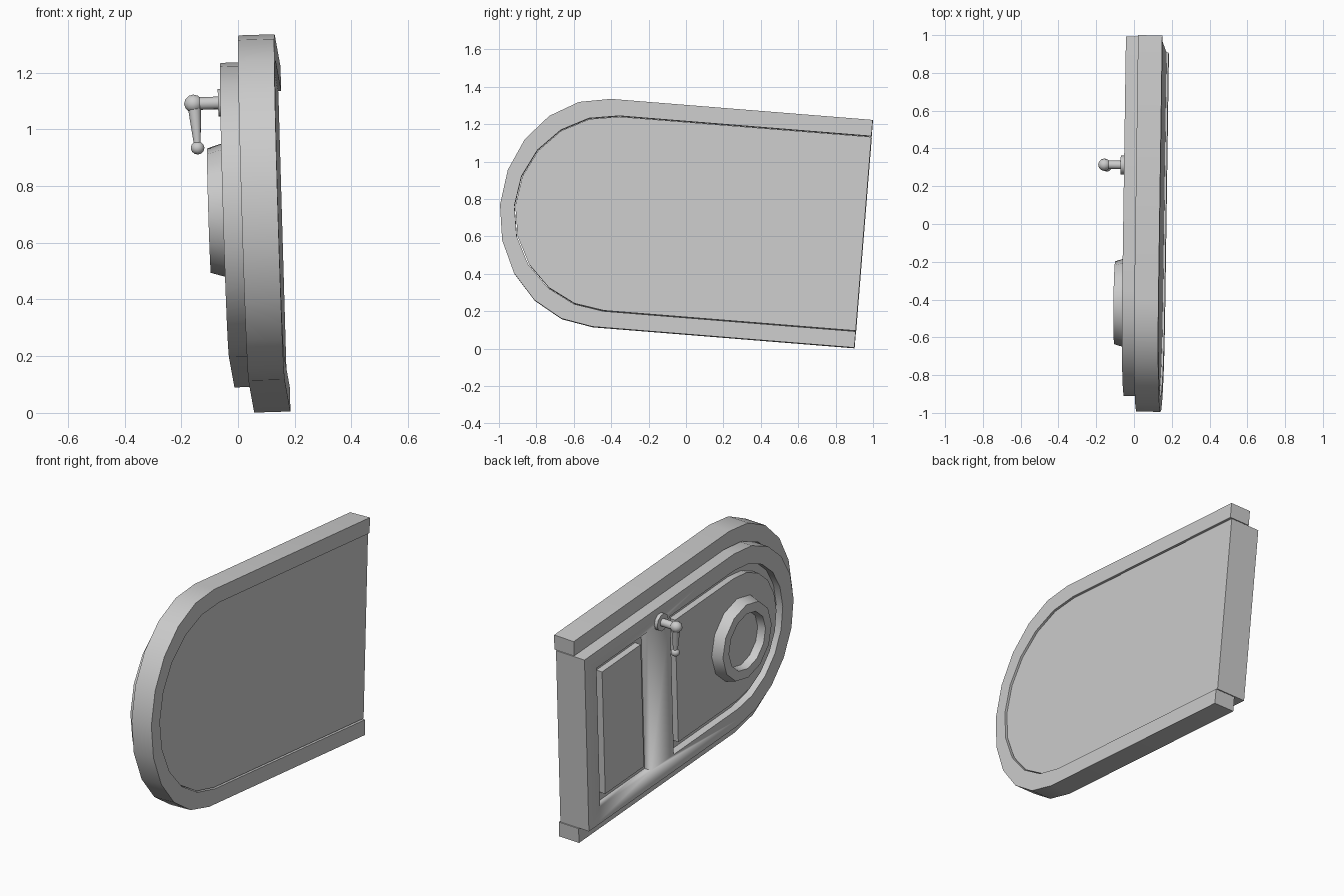
import bpy, bmesh, math
from mathutils import Matrix, Vector

if "Cube" in bpy.data.objects:
    bpy.data.objects.remove(bpy.data.objects["Cube"])

# Door frame of reference: u = sill to arch, v = across, w = outward from the back
W = Vector((-1, 0.0122, -0.03)).normalized()
U = Vector((-0.0146, -0.9968, 0.08))
U = (U - W * U.dot(W)).normalized()
V = W.cross(U)
DOOR = Matrix.Translation((0.185, 0.9, 0.005)) @ Matrix((U, V, W)).transposed().to_4x4()
MID = 0.611


def finish(name, bm, angle=30):
    bmesh.ops.recalc_face_normals(bm, faces=bm.faces)
    bm.transform(DOOR)
    mesh = bpy.data.meshes.new(name)
    bm.to_mesh(mesh)
    bm.free()
    ob = bpy.data.objects.new(name, mesh)
    bpy.context.collection.objects.link(ob)
    if angle:
        bpy.ops.object.select_all(action='DESELECT')
        ob.select_set(True)
        bpy.context.view_layer.objects.active = ob
        bpy.ops.object.shade_smooth_by_angle(angle=math.radians(angle))
    return ob


def arch(u0, u1, half, height, n=10):
    """Outline with a straight foot at u0 and an elliptical head ending at u1."""
    pts = [(u0, MID - half)]
    for i in range(n + 1):
        a = math.pi * i / n
        pts.append((u1 - height + height * math.sin(a), MID - half * math.cos(a)))
    return pts + [(u0, MID + half)]


def rect(u0, u1, half):
    return [(u0, MID - half), (u1, MID - half), (u1, MID + half), (u0, MID + half)]


def slab(name, pts, w0, w1):
    bm = bmesh.new()
    face = bm.faces.new([bm.verts.new((u, v, w0)) for u, v in pts])
    ext = bmesh.ops.extrude_face_region(bm, geom=[face])
    for e in ext['geom']:
        if isinstance(e, bmesh.types.BMVert):
            e.co.z = w1
    if not any(len(f.verts) == len(pts) and all(abs(v.co.z - w0) < 1e-6 for v in f.verts) for f in bm.faces):
        bm.faces.new([v for v in bm.verts if abs(v.co.z - w0) < 1e-6])
    return finish(name, bm)


def lathe(name, profile, sides, centre, axis=(0, 0, 1), loop=False):
    """Revolve (radius, height) points around an axis through centre."""
    bm = bmesh.new()
    verts = [bm.verts.new((r, 0, h)) for r, h in profile]
    pairs = list(zip(verts, verts[1:])) + ([(verts[-1], verts[0])] if loop else [])
    edges = [bm.edges.new(p) for p in pairs]
    bmesh.ops.spin(bm, geom=verts + edges, cent=(0, 0, 0), axis=(0, 0, 1),
                   angle=math.tau, steps=sides, use_duplicate=False)
    bmesh.ops.remove_doubles(bm, verts=bm.verts, dist=1e-4)
    turn = Vector((0, 0, 1)).rotation_difference(Vector(axis)).to_matrix().to_4x4()
    bm.transform(Matrix.Translation(centre) @ turn)
    return finish(name, bm, 50 if sides < 12 else 31)


def ball(name, r, centre):
    prof = [(r * math.sin(math.pi * i / 6), -r * math.cos(math.pi * i / 6)) for i in range(7)]
    return lathe(name, prof, 10, centre)


# Frame: open at the sill
slab("door_frame", arch(0, 1.95, 0.611, 0.545) + arch(0, 1.873, 0.524, 0.52)[::-1], 0, 0.128)

# Door leaf with two recesses
leaf = slab("door_leaf", arch(0, 1.868, 0.52, 0.518), 0.01, 0.195)
recesses = [slab("recess_cutter", rect(0.105, 0.565, 0.42), 0.153, 0.3),
            slab("recess_cutter", arch(0.77, 1.77, 0.42, 0.42), 0.153, 0.3)]
for cutter in recesses:
    mod = leaf.modifiers.new("recess", 'BOOLEAN')
    mod.operation = 'DIFFERENCE'
    mod.solver = 'EXACT'
    mod.object = cutter
    bpy.context.view_layer.objects.active = leaf
    bpy.ops.object.modifier_apply(modifier=mod.name)
    bpy.data.objects.remove(cutter)

# Raised panels inside the recesses
slab("lower_panel", rect(0.16, 0.51, 0.37), 0.15, 0.19)
slab("upper_panel", arch(0.82, 1.72, 0.37, 0.37), 0.15, 0.19)

# Round window
win = (1.373, 0.608, 0)
lathe("window_ring", [(0.24, 0.185), (0.22, 0.25), (0.165, 0.25), (0.155, 0.185)], 12, win, loop=True)
lathe("window_pane", [(0, 0.185), (0.157, 0.185), (0.157, 0.205), (0, 0.205)], 12, win)

# Handle
hu, hv = 0.676, 1.044
lathe("handle_rosette", [(0, 0.19), (0.05, 0.19), (0.05, 0.215), (0, 0.215)], 10, (hu, hv, 0))
lathe("handle_spindle", [(0, 0.21), (0.023, 0.21), (0.023, 0.29), (0, 0.29)], 10, (hu, hv, 0))
ball("handle_knob", 0.033, (hu, hv, 0.302))
lathe("handle_lever", [(0, 0.015), (0.024, 0.015), (0.012, 0.15), (0, 0.15)], 10,
      (hu, hv, 0.3), (0, -1, -0.05))
ball("handle_tip", 0.024, (hu, hv - 0.157, 0.292))
